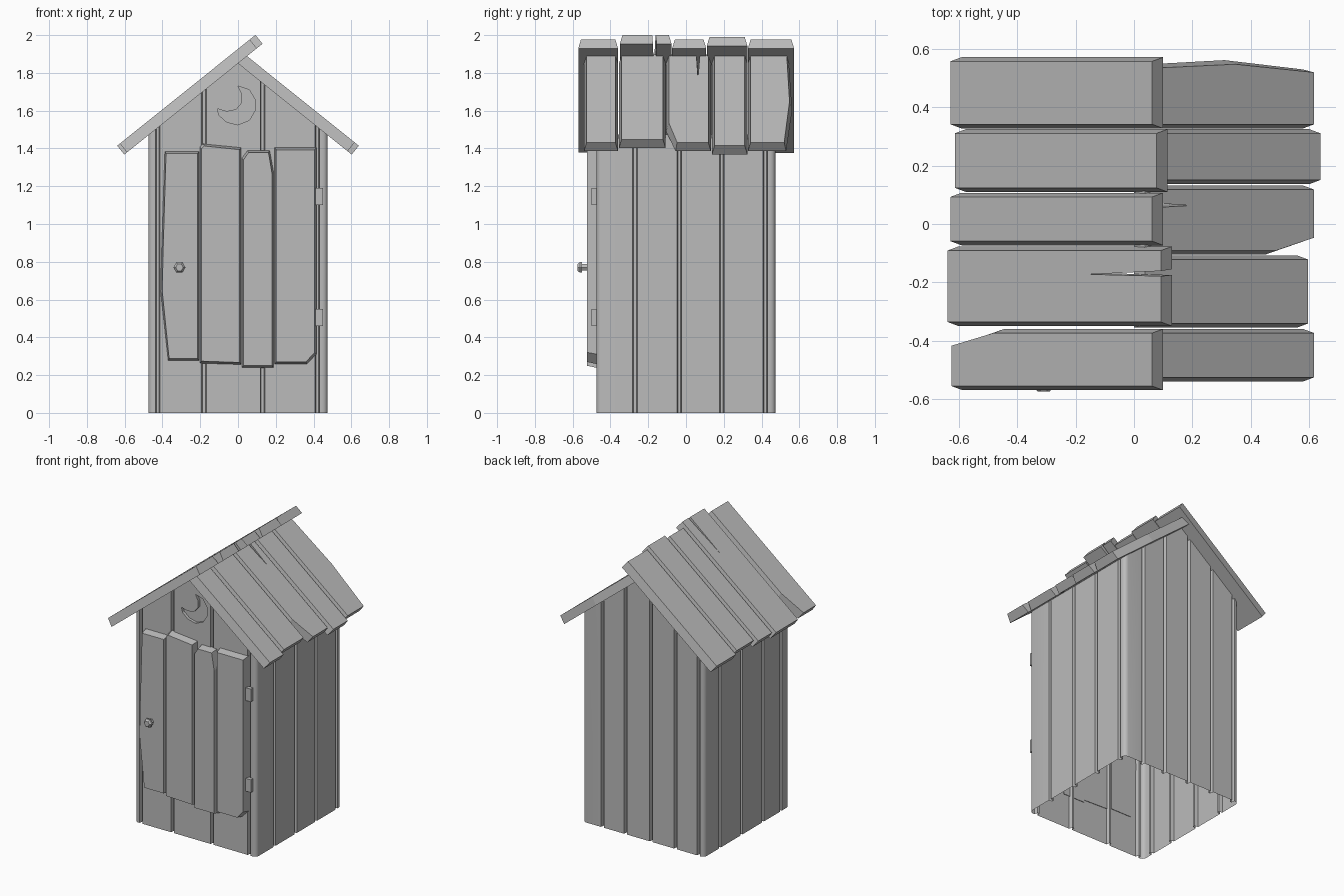
import bpy, bmesh, math
from mathutils import Vector

cube = bpy.data.objects.get("Cube")
if cube:
    bpy.data.objects.remove(cube, do_unlink=True)

grey = bpy.data.materials.new("weathered_grey")
grey.use_nodes = True
grey.diffuse_color = (0.5, 0.5, 0.5, 1)
grey.node_tree.nodes["Principled BSDF"].inputs["Base Color"].default_value = (0.5, 0.5, 0.5, 1)

HALF = 0.475                      # half width of the hut
PITCH = math.radians(38.7)        # roof slope
SIN, COS, TAN = math.sin(PITCH), math.cos(PITCH), math.tan(PITCH)
RIDGE = 1.85                      # underside of the roof at the centre


def finish(name, bm):
    """Turn a bmesh into a named object with the shared material."""
    bmesh.ops.recalc_face_normals(bm, faces=bm.faces)
    mesh = bpy.data.meshes.new(name)
    bm.to_mesh(mesh)
    bm.free()
    mesh.materials.append(grey)
    obj = bpy.data.objects.new(name, mesh)
    bpy.context.collection.objects.link(obj)
    return obj


def prism(name, outline, place, height, inset=(0, 0)):
    """Extrude a flat outline by height; the far face shrinks by inset."""
    mids, scales = [], []
    for axis in (0, 1):
        values = [p[axis] for p in outline]
        low, high = min(values), max(values)
        mids.append((low + high) / 2)
        scales.append(1 - 2 * inset[axis] / (high - low))
    bm = bmesh.new()
    base = [bm.verts.new(place(a, b, 0)) for a, b in outline]
    far = [bm.verts.new(place(mids[0] + (a - mids[0]) * scales[0],
                              mids[1] + (b - mids[1]) * scales[1], height))
           for a, b in outline]
    bm.faces.new(base)
    bm.faces.new(far)
    n = len(base)
    for i in range(n):
        j = (i + 1) % n
        bm.faces.new((base[i], base[j], far[j], far[i]))
    return finish(name, bm)


def on_front(start):
    """Outline in x and z, growing towards the front from y = start."""
    return lambda x, z, h: (x, start - h, z)


# Walls: one grooved outline with rounded corners, seen from above
grooves = (
    (-0.425, -0.18, 0.13, 0.42),          # front
    (-0.27, -0.035, 0.19, 0.42),          # right-hand wall
    (-0.32, -0.14, 0.06, 0.25, 0.43),     # back
    (-0.30, -0.06, 0.18, 0.38),           # left-hand wall
)
RADIUS = 0.03
outline = []
for side, cuts in enumerate(grooves):
    turn = side * math.pi / 2
    c, s = round(math.cos(turn)), round(math.sin(turn))
    profile = []
    for k in range(5):
        a = math.pi / 2 * (1 - k / 4)
        profile.append((-HALF + RADIUS * (1 - math.sin(a)),
                        HALF - RADIUS * (1 - math.cos(a))))
    for g in cuts:
        profile += [(g - 0.012, HALF), (g - 0.007, HALF - 0.025),
                    (g + 0.007, HALF - 0.025), (g + 0.012, HALF)]
    outline += [(t * c + d * s, t * s - d * c) for t, d in profile]
walls = prism("walls", outline, lambda x, y, h: (x, y, h), 2.0)

# Crescent recess in the gable
crescent = [(0, 1.73), (0.06, 1.71), (0.09, 1.66), (0.09, 1.6), (0.06, 1.55),
            (0, 1.525), (-0.06, 1.54), (-0.1, 1.575), (-0.11, 1.61),
            (-0.06, 1.595), (-0.01, 1.605), (0.02, 1.64), (0.02, 1.69)]
cutter = prism("crescent_cutter", crescent, on_front(-0.455), 0.1)
cutter.hide_render = True
cut = walls.modifiers.new("crescent", 'BOOLEAN')
cut.operation = 'DIFFERENCE'
cut.solver = 'EXACT'
cut.object = cutter
bpy.context.view_layer.update()
carved = bpy.data.meshes.new_from_object(
    walls.evaluated_get(bpy.context.evaluated_depsgraph_get()))
walls.modifiers.clear()
walls.data = carved
bpy.data.objects.remove(cutter, do_unlink=True)

# Trim the wall tops to the roof pitch and open the floor
bm = bmesh.new()
bm.from_mesh(carved)
for side in (-1, 1):
    bmesh.ops.bisect_plane(bm, geom=bm.verts[:] + bm.edges[:] + bm.faces[:],
                           plane_co=(0, 0, RIDGE + 0.005),
                           plane_no=(side * SIN, 0, COS), clear_outer=True)
floor = [f for f in bm.faces if all(v.co.z < 0.001 for v in f.verts)]
bmesh.ops.delete(bm, geom=floor, context='FACES')
for f in bm.faces:
    f.smooth = True
bm.to_mesh(carved)
bm.free()
carved.set_sharp_from_angle(angle=math.radians(30))


# Roof planks: d is the outward distance from the ridge line
def on_slope(side):
    return lambda d, y, h: (side * (d + h * SIN), y, RIDGE - d * TAN + h * COS)


def board(ridge, eave, low, high):
    return [(ridge, low), (eave, low), (eave, high), (ridge, high)]


long_slope = [
    [(-0.1, -0.57), (0.588, -0.57), (0.588, -0.41), (0.445, -0.36), (-0.1, -0.36)],
    [(-0.13, -0.35), (0.602, -0.35), (0.602, -0.077), (-0.13, -0.077),
     (-0.13, -0.155), (0.117, -0.168), (-0.13, -0.175)],
    board(-0.1, 0.592, -0.073, 0.107),
    board(-0.115, 0.577, 0.11, 0.325),
    board(-0.1, 0.592, 0.328, 0.572),
]
short_slope = [
    board(0, 0.58, -0.54, -0.36),
    board(0, 0.56, -0.355, -0.108),
    [(0, -0.105), (0.45, -0.105), (0.58, -0.055), (0.58, 0.132), (0, 0.132),
     (0, 0.082), (0.155, 0.07), (0, 0.06)],
    board(0, 0.602, 0.137, 0.325),
    [(0, 0.328), (0.58, 0.328), (0.58, 0.53), (0.31, 0.562), (0, 0.545)],
]
for label, side, planks in (("long", -1, long_slope), ("short", 1, short_slope)):
    for i, plank in enumerate(planks, 1):
        prism(f"roof_plank_{label}_{i}", plank, on_slope(side), 0.06, (0, 0.014))

# Door planks with worn edges
door = [
    [(-0.37, 0.275), (-0.205, 0.275), (-0.205, 1.385), (-0.388, 1.385),
     (-0.405, 0.86), (-0.41, 0.64)],
    [(-0.203, 0.262), (0.018, 0.255), (0.018, 1.405), (-0.185, 1.425), (-0.203, 1.41)],
    [(0.02, 0.238), (0.19, 0.238), (0.19, 1.27), (0.168, 1.39),
     (0.05, 1.39), (0.02, 1.35)],
    [(0.193, 0.258), (0.365, 0.258), (0.415, 0.31), (0.415, 1.405), (0.193, 1.405)],
]
for i, plank in enumerate(door, 1):
    prism(f"door_plank_{i}", plank, on_front(-0.47), 0.055, (0.009, 0.012))

# Hinges
for label, low in (("lower", 0.46), ("upper", 1.1)):
    prism(f"{label}_hinge", board(0.4, 0.45, low, low + 0.09), on_front(-0.47), 0.03)


# Six-sided door knob on a stem
def hexagon(radius):
    return [(-0.31 + radius * math.cos(k * math.pi / 3),
             0.77 + radius * math.sin(k * math.pi / 3)) for k in range(6)]


prism("knob_stem", hexagon(0.02), on_front(-0.52), 0.032)
prism("knob_head", hexagon(0.032), on_front(-0.55), 0.012)
prism("knob_cap", hexagon(0.032), on_front(-0.562), 0.013, (0.012, 0.01))
